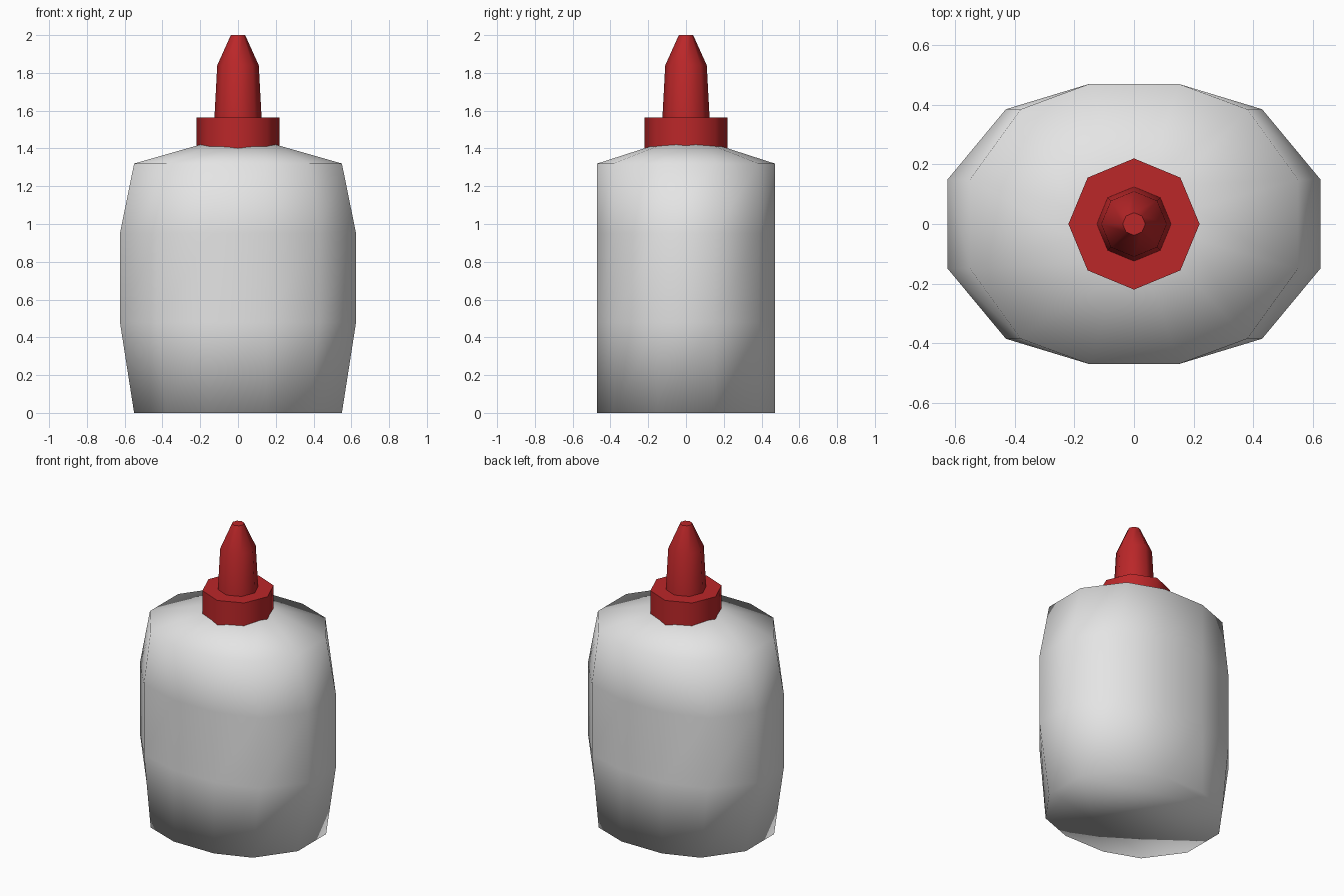
import bpy, bmesh, math

if "Cube" in bpy.data.objects:
    bpy.data.objects.remove(bpy.data.objects["Cube"])


def material(name, rgb):
    m = bpy.data.materials.new(name)
    m.diffuse_color = (*rgb, 1)
    m.use_nodes = True
    m.node_tree.nodes["Principled BSDF"].inputs["Base Color"].default_value = m.diffuse_color
    return m


WHITE = material("white plastic", (0.78, 0.78, 0.78))
RED = material("red plastic", (0.50, 0.02, 0.022))


def loft(name, rings, mat):
    """Skin a stack of equal-length rings and cap both ends."""
    bm = bmesh.new()
    loops = [[bm.verts.new(p) for p in ring] for ring in rings]
    for a, b in zip(loops, loops[1:]):
        n = len(a)
        for i in range(n):
            j = (i + 1) % n
            bm.faces.new((a[i], a[j], b[j], b[i]))
    bm.faces.new(loops[0][::-1])
    bm.faces.new(loops[-1])
    bmesh.ops.recalc_face_normals(bm, faces=bm.faces)
    me = bpy.data.meshes.new(name)
    bm.to_mesh(me)
    bm.free()
    me.materials.append(mat)
    me.shade_smooth()
    ob = bpy.data.objects.new(name, me)
    bpy.context.collection.objects.link(ob)
    return ob


def oval(z, side, corner, front):
    """Twelve-sided oval mirrored from three points of one quadrant."""
    q = [side, corner, front]
    pts = q + [(-x, y) for x, y in q[::-1]]
    pts += [(-x, -y) for x, y in pts]
    return [(x, y, z) for x, y in pts]


def octagon(z, r):
    return [(r * math.cos(i * math.pi / 4), r * math.sin(i * math.pi / 4), z)
            for i in range(8)]


# Bottle: sides bulge in x, sloped shoulder up to the neck
narrow = ((0.55, 0.15), (0.38, 0.385), (0.15, 0.47))
wide = ((0.625, 0.15), (0.43, 0.385), (0.15, 0.47))
neck = ((0.20, 0.05), (0.14, 0.13), (0.05, 0.16))
loft("bottle", [oval(0, *narrow), oval(0.48, *wide), oval(0.95, *wide),
                oval(1.32, *narrow), oval(1.42, *neck)], WHITE)

# Collar and tapered nozzle
collar = loft("collar", [octagon(1.39, 0.22), octagon(1.565, 0.22)], RED)
nozzle = loft("nozzle", [octagon(1.56, 0.125), octagon(1.84, 0.11),
                         octagon(2.0, 0.038)], RED)

# Keep the rims of the red parts crisp
for ob in (collar, nozzle):
    bpy.ops.object.select_all(action='DESELECT')
    ob.select_set(True)
    bpy.context.view_layer.objects.active = ob
    bpy.ops.object.shade_smooth_by_angle(angle=math.radians(50))
